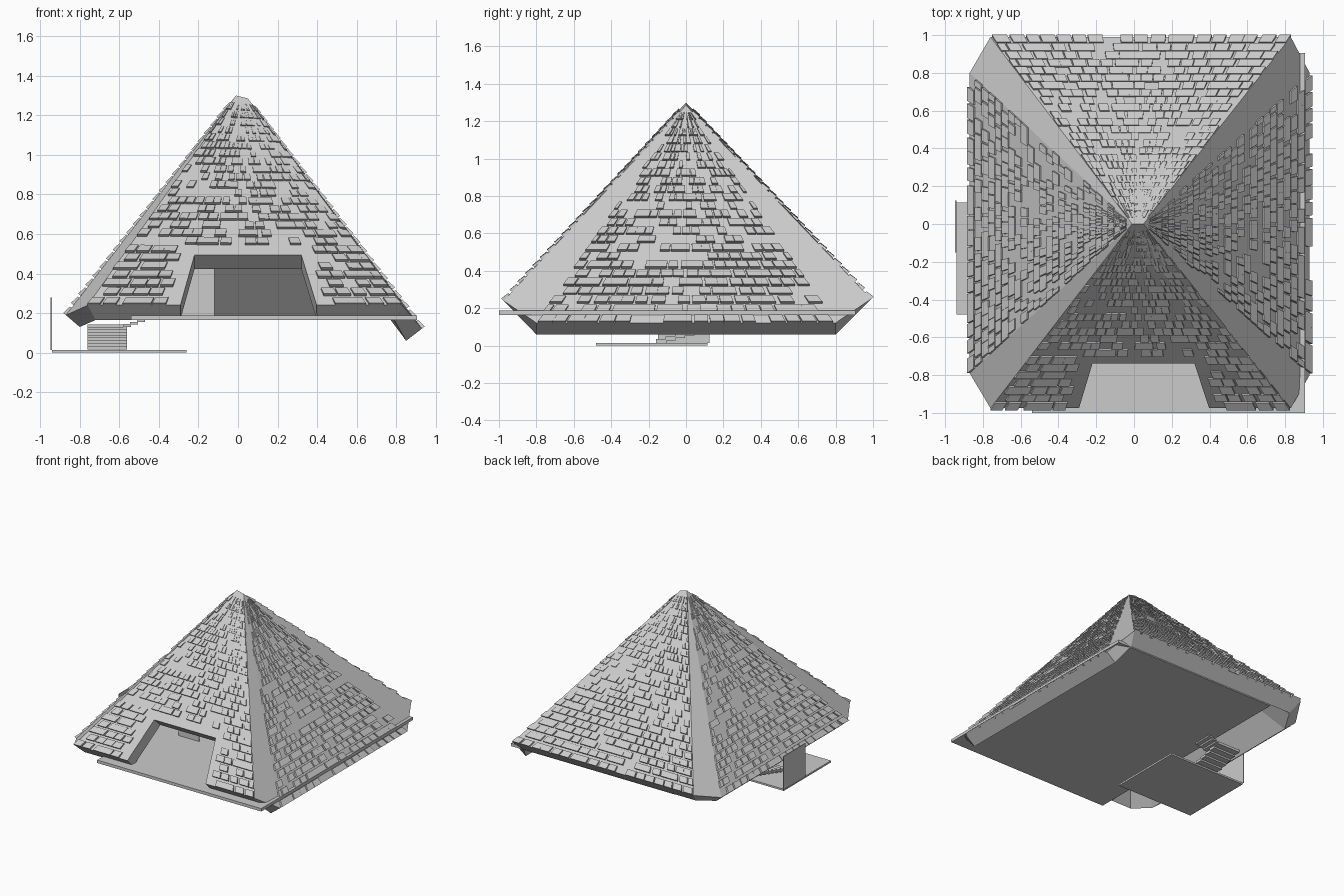
import bpy, bmesh, random
from mathutils import Vector as V

if "Cube" in bpy.data.objects:
    bpy.data.objects.remove(bpy.data.objects["Cube"])

random.seed(4)
grey = bpy.data.materials.new("stone grey")
grey.diffuse_color = (0.6, 0.6, 0.6, 1)
grey.use_nodes = True
grey.node_tree.nodes["Principled BSDF"].inputs["Base Color"].default_value = grey.diffuse_color


def finish(bm, name, mat=grey):
    bmesh.ops.recalc_face_normals(bm, faces=bm.faces)
    me = bpy.data.meshes.new(name)
    bm.to_mesh(me)
    bm.free()
    ob = bpy.data.objects.new(name, me)
    bpy.context.collection.objects.link(ob)
    me.materials.append(mat)
    return ob


def add_hull(bm, low, high):
    """Closed prism between two matching loops of points."""
    a = [bm.verts.new(p) for p in low]
    b = [bm.verts.new(p) for p in high]
    n = len(a)
    bm.faces.new(a[::-1])
    bm.faces.new(b)
    for i in range(n):
        j = (i + 1) % n
        bm.faces.new((a[i], a[j], b[j], b[i]))


def add_box(bm, x0, x1, y0, y1, z0, z1):
    loop = [(x0, y0), (x1, y0), (x1, y1), (x0, y1)]
    add_hull(bm, [(x, y, z0) for x, y in loop], [(x, y, z1) for x, y in loop])


def box(name, *dims):
    bm = bmesh.new()
    add_box(bm, *dims)
    return finish(bm, name)


# Roof shell: eight eave points (front, right, back, left pairs), ridge of two points
outer = [V(p) for p in [(-.76, -.975, .24), (.83, -.975, .24), (.93, -.8, .122), (.93, .8, .122),
                        (.83, .99, .25), (-.76, .99, .25), (-.87, .8, .19), (-.87, -.79, .19)]]
inner = [V(p) for p in [(-.72, -.9, .165), (.79, -.9, .165), (.85, -.8, .06), (.85, .8, .06),
                        (.79, .91, .17), (-.72, .91, .17), (-.80, .76, .13), (-.80, -.75, .13)]]
L, R = V((-.01, 0, 1.30)), V((.05, 0, 1.285))


def fan(bm, ring, l, r):
    """Four slopes and four flattened hips up to the ridge."""
    ends = [(l, r), (r,), (r,), (r,), (r, l), (l,), (l,), (l,)]
    for i, e in enumerate(ends):
        j = (i + 1) % 8
        bm.faces.new([ring[i], ring[j]] + list(e[::-1]))


bm = bmesh.new()
o = [bm.verts.new(p) for p in outer]
n = [bm.verts.new(p) for p in inner]
fan(bm, o, bm.verts.new(L), bm.verts.new(R))
fan(bm, n, bm.verts.new(L - V((0, 0, .15))), bm.verts.new(R - V((0, 0, .15))))
for i in range(8):
    j = (i + 1) % 8
    bm.faces.new((o[i], n[i], n[j], o[j]))
roof = finish(bm, "roof_shell")

# Entrance cut square through the front slope
slope = V((0, .74, 1.06)).normalized()
normal = V((0, -.82, .74)).normalized()
profile = [(-.33, .10), (.44, .10), (.32, .495), (-.22, .495)]


def on_front(x, z):
    return V((x, -.975 * (1.3 - z) / 1.06, z))


bm = bmesh.new()
add_hull(bm, [on_front(x, z) + normal * .08 for x, z in profile],
         [on_front(x, z) - normal * .3 for x, z in profile])
cutter = finish(bm, "entrance_cutter")
cutter.hide_render = True
cutter.hide_viewport = True
cutter.display_type = 'WIRE'
m = roof.modifiers.new("entrance", 'BOOLEAN')
m.operation = 'DIFFERENCE'
m.solver = 'EXACT'
m.object = cutter


# Shingles: rows that shrink toward the ridge, denser near the eaves
def in_entrance(p):
    k = max(0, min(1, (p.z - .17) / .325))
    return p.z < .51 and -.36 + .10 * k < p.x < .45 - .09 * k


def shingles(name, a, b, pa, pb, front=False, rows=25, cols=19):
    bm = bmesh.new()
    nrm = (b - a).cross(pa - a).normalized()

    def at(u, t):
        return a.lerp(b, u).lerp(pa.lerp(pb, u), t)

    for r in range(rows):
        t0 = (r / rows) ** .95 * .97
        t1 = t0 + .82 / rows
        keep = .93 if r < 7 else .62
        for c in range(cols + 1):
            u0 = (c - .5 * (r % 2) + random.uniform(-.12, .12)) / cols
            u1 = u0 + random.uniform(.78, 1.0) / cols
            u0, u1 = max(u0, 0), min(u1, 1)
            if u1 - u0 < .4 / cols or random.random() > keep:
                continue
            quad = [at(u0, t0), at(u1, t0), at(u1, t1), at(u0, t1)]
            if front and any(in_entrance(p) for p in quad):
                continue
            s = 1 - .4 * t0
            lift = [.018 * s, .018 * s, .010 * s, .010 * s]
            add_hull(bm, [p - nrm * .002 for p in quad],
                     [p + nrm * h for p, h in zip(quad, lift)])
    return finish(bm, name)


shingles("front_shingles", outer[0], outer[1], L, R, front=True)
shingles("right_shingles", outer[2], outer[3], R, R)
shingles("back_shingles", outer[4], outer[5], R, L)
shingles("left_shingles", outer[6], outer[7], L, L)

# Floor and the partition seen through the entrance
box("floor_slab", -.54, .905, -1.0, .905, .165, .188)
box("partition_wall", -.30, -.12, -.32, -.31, .188, .5)

# Stair: lower flight rises to the back, upper flight turns to the floor
bm = bmesh.new()
for i in range(9):
    y, z = -.16 + .05 * i, .015 + .0135 * i
    add_box(bm, -.76, -.56, y, y + .055, z, z + .02)
for i in range(3):
    x, z = -.58 + .035 * i, .13 + .012 * i
    add_box(bm, x, x + .04, .14, .29, z, z + .014)
finish(bm, "stair")

# Landing pad at the foot of the stair and its thin side screen
box("landing_pad", -.94, -.26, -.48, .115, 0, .014)
box("side_screen", -.947, -.941, -.15, .125, .014, .28)
